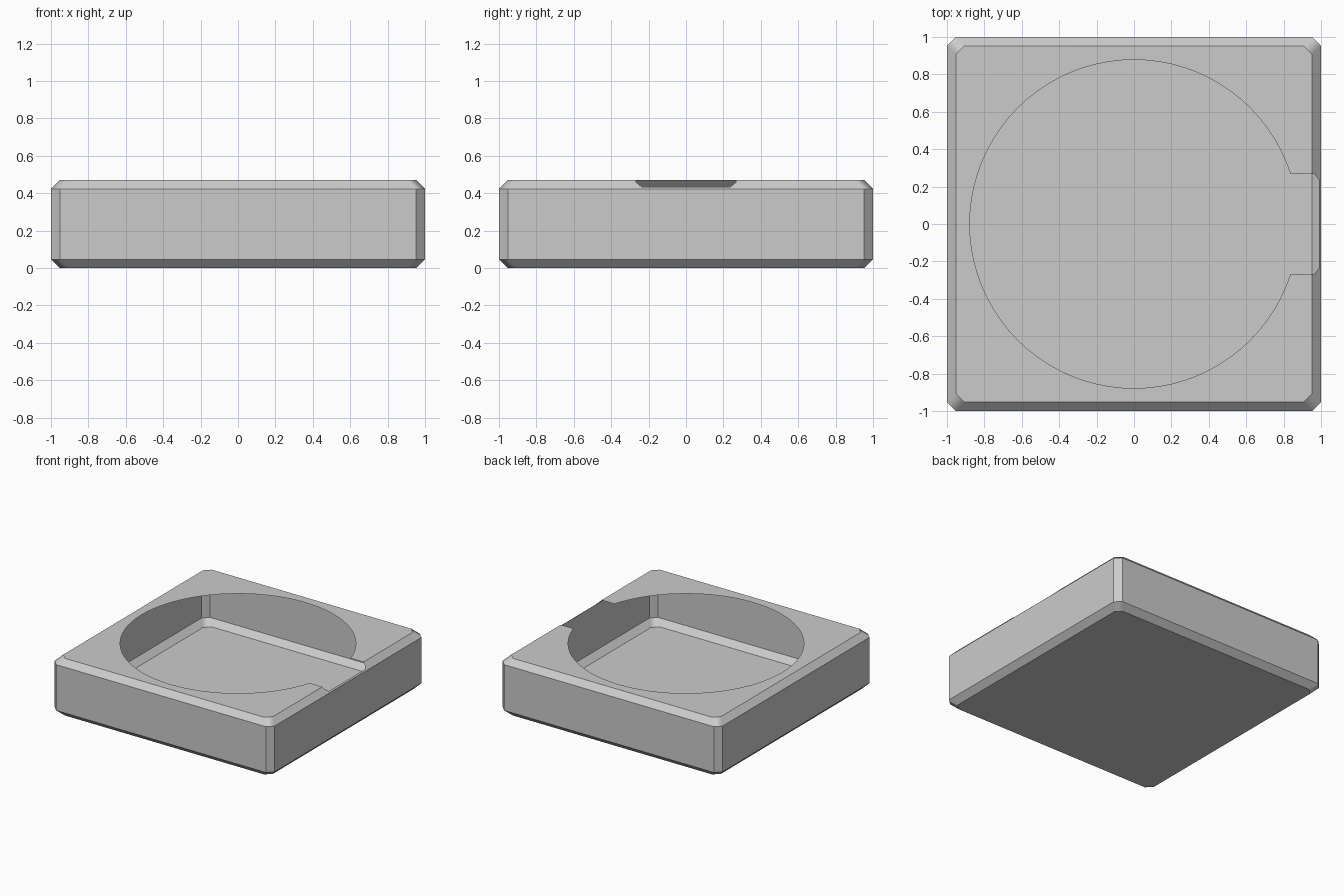
import bpy, bmesh, math

cube = bpy.data.objects.get("Cube")
if cube:
    bpy.data.objects.remove(cube, do_unlink=True)

HEIGHT = 0.47
CHAMFER = 0.047
RADIUS = 0.878        # round opening
SLOT = 0.266          # half width of the side slot
SEGMENTS = 72

mat = bpy.data.materials.new("plain grey")
mat.use_nodes = True
grey = (0.6, 0.6, 0.6, 1)
mat.diffuse_color = grey
mat.node_tree.nodes["Principled BSDF"].inputs["Base Color"].default_value = grey

bm = bmesh.new()


def ring(half, z):
    """Square with cut corners, counter-clockwise, starting on the +x side."""
    c = half - CHAMFER
    pts = [(half, c), (c, half), (-c, half), (-half, c),
           (-half, -c), (-c, -half), (c, -half), (half, -c)]
    return [bm.verts.new((x, y, z)) for x, y in pts]


inset = 1 - CHAMFER
floor = ring(inset, 0)
low = ring(1, CHAMFER)
high = ring(1, HEIGHT - CHAMFER)
top = ring(inset, HEIGHT)

# Floor, lower chamfer, walls and upper chamfer (all but the slotted +x side)
bm.faces.new(reversed(floor))
for a, b in ((floor, low), (low, high), (high, top)):
    for i in range(8):
        j = (i + 1) % 8
        if b is top and i == 7:
            continue
        bm.faces.new((a[i], a[j], b[j], b[i]))

# Slot outline running from the round opening down the +x chamfer
def slot_point(x, y):
    z = HEIGHT - max(0, x - inset)
    return bm.verts.new((x, y, z))


slot = [slot_point(x, y) for x, y in (
    (inset, SLOT), (0.965, SLOT), (0.99, SLOT - 0.03),
    (0.99, 0.03 - SLOT), (0.965, -SLOT), (inset, -SLOT))]
bm.faces.new([high[7], high[0], top[0]] + slot + [top[7]])

# Top plate around the round opening
start = math.asin(SLOT / RADIUS)
arc = []
for i in range(SEGMENTS + 1):
    t = start + (2 * math.pi - 2 * start) * i / SEGMENTS
    arc.append(bm.verts.new((RADIUS * math.cos(t), RADIUS * math.sin(t), HEIGHT)))
bm.faces.new([slot[0]] + top + [slot[-1]] + arc[::-1])

bm.normal_update()
mesh = bpy.data.meshes.new("open_box")
bm.to_mesh(mesh)
bm.free()
mesh.materials.append(mat)
box = bpy.data.objects.new("open_box", mesh)
bpy.context.collection.objects.link(box)

# Soft corner facets, crisp chamfer edges
bpy.ops.object.select_all(action="DESELECT")
box.select_set(True)
bpy.context.view_layer.objects.active = box
bpy.ops.object.shade_smooth_by_angle(angle=math.radians(32))
weighted = box.modifiers.new("weighted_normals", "WEIGHTED_NORMAL")
weighted.keep_sharp = True
